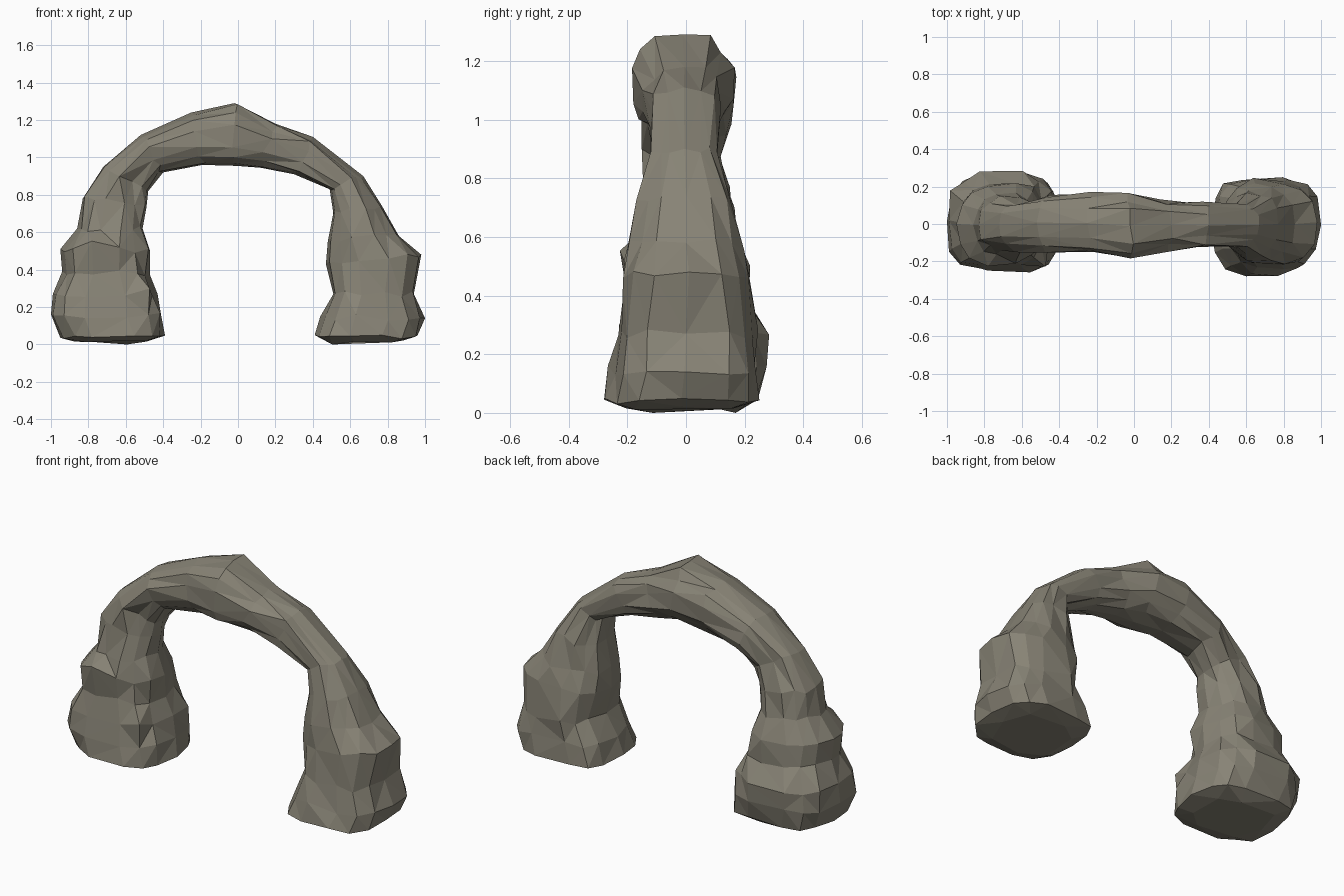
import bpy, bmesh, math, random
from mathutils import Vector

if "Cube" in bpy.data.objects:
    bpy.data.objects.remove(bpy.data.objects["Cube"])

random.seed(11)
SIDES = 14

# Stations along the arch, left foot to right foot:
# outer x, z | inner x, z | front y, back y
stations = [
    (-0.95, 0.04, -0.39, 0.04, -0.25, 0.25),
    (-1.00, 0.16, -0.41, 0.15, -0.25, 0.28),
    (-0.99, 0.27, -0.43, 0.27, -0.235, 0.275),
    (-0.94, 0.39, -0.47, 0.37, -0.21, 0.23),
    (-0.95, 0.51, -0.47, 0.50, -0.21, 0.21),
    (-0.86, 0.62, -0.51, 0.62, -0.18, 0.17),
    (-0.83, 0.78, -0.49, 0.73, -0.15, 0.14),
    (-0.72, 0.95, -0.48, 0.82, -0.12, 0.11),
    (-0.52, 1.12, -0.40, 0.92, -0.145, 0.16),
    (-0.25, 1.24, -0.19, 0.96, -0.155, 0.165),
    (-0.02, 1.29, -0.01, 0.955, -0.185, 0.16),
    (0.20, 1.18, 0.12, 0.945, -0.14, 0.13),
    (0.40, 1.11, 0.30, 0.91, -0.125, 0.11),
    (0.67, 0.90, 0.49, 0.83, -0.11, 0.10),
    (0.77, 0.74, 0.51, 0.70, -0.16, 0.16),
    (0.86, 0.58, 0.48, 0.55, -0.19, 0.19),
    (0.98, 0.48, 0.47, 0.43, -0.21, 0.23),
    (0.94, 0.27, 0.51, 0.27, -0.24, 0.24),
    (1.00, 0.14, 0.44, 0.15, -0.26, 0.25),
    (0.96, 0.04, 0.41, 0.05, -0.28, 0.25),
]


def add_ring(bm, station):
    ox, oz, ix, iz, front, back = station
    outer, inner = Vector((ox, 0, oz)), Vector((ix, 0, iz))
    mid, half = (outer + inner) / 2, (outer - inner) / 2
    across = Vector((half.z, 0, -half.x)).normalized()
    ring = []
    for k in range(SIDES):
        a = 2 * math.pi * k / SIDES
        # squarer section in the left foot and at the back of the right one
        boxy = oz < 0.35 and (ox < 0 or math.sin(a) > 0)
        power = 0.62 if boxy else 0.78
        c, s = (math.copysign(abs(f(a)) ** power, f(a)) for f in (math.cos, math.sin))
        p = mid + half * c
        p.y = (front + back) / 2 + (back - front) / 2 * s
        # weathering, leaving the inner and outer outline in place
        if k % (SIDES // 2):
            n = (half.normalized() * c + Vector((0, s, 0))).normalized()
            p += n * random.uniform(-0.017, 0.014)
            p += across * random.uniform(-0.018, 0.018)
        p.x = max(-1, min(1, p.x))
        ring.append(bm.verts.new(p))
    return ring


def cap_foot(bm, ring, low):
    """Close a foot with a shallow faceted underside."""
    for v in ring:
        v.co.z = random.uniform(0.03, 0.05)
    centre = sum((v.co for v in ring), Vector()) / len(ring)
    inner = []
    for v in ring[::2]:
        p = centre.lerp(v.co, 0.72)
        p.z = random.uniform(0.01, 0.025)
        inner.append(bm.verts.new(p))
    inner[low].co.z = 0.0
    n = len(inner)
    for k in range(n):
        a, b, c = ring[2 * k], ring[2 * k + 1], ring[(2 * k + 2) % SIDES]
        bm.faces.new((a, b, inner[k]))
        bm.faces.new((b, c, inner[(k + 1) % n]))
        bm.faces.new((b, inner[(k + 1) % n], inner[k]))
    bm.faces.new(inner)


# Continuous stone arch: two thick pillars joined by a thinner span
bm = bmesh.new()
rings = [add_ring(bm, s) for s in stations]
cap_foot(bm, rings[0], 2)
cap_foot(bm, rings[-1], 4)
for r0, r1 in zip(rings, rings[1:]):
    for k in range(SIDES):
        j = (k + 1) % SIDES
        a, b, c, d = r0[k], r0[j], r1[j], r1[k]
        if (a.co - c.co).length < (b.co - d.co).length:
            bm.faces.new((a, b, c))
            bm.faces.new((a, c, d))
        else:
            bm.faces.new((a, b, d))
            bm.faces.new((b, c, d))

# Small ledges: left shoulder, left foot, left flank, span edge
for spot, push in (((-0.62, -0.13, 0.90), (0.0, -0.02, -0.02)),
                   ((-0.46, -0.17, 0.30), (0.02, -0.02, 0.02)),
                   ((-0.80, -0.20, 0.52), (0.0, -0.03, 0.03)),
                   ((-0.01, -0.19, 1.08), (0.0, -0.01, -0.02))):
    v = min(bm.verts, key=lambda w: (w.co - Vector(spot)).length)
    v.co += Vector(push)

bmesh.ops.recalc_face_normals(bm, faces=bm.faces)
mesh = bpy.data.meshes.new("rock_arch")
bm.to_mesh(mesh)
bm.free()
arch = bpy.data.objects.new("rock_arch", mesh)
bpy.context.collection.objects.link(arch)

stone = bpy.data.materials.new("stone")
stone.diffuse_color = (0.245, 0.228, 0.18, 1)
stone.use_nodes = True
stone.node_tree.nodes["Principled BSDF"].inputs["Base Color"].default_value = stone.diffuse_color
mesh.materials.append(stone)
